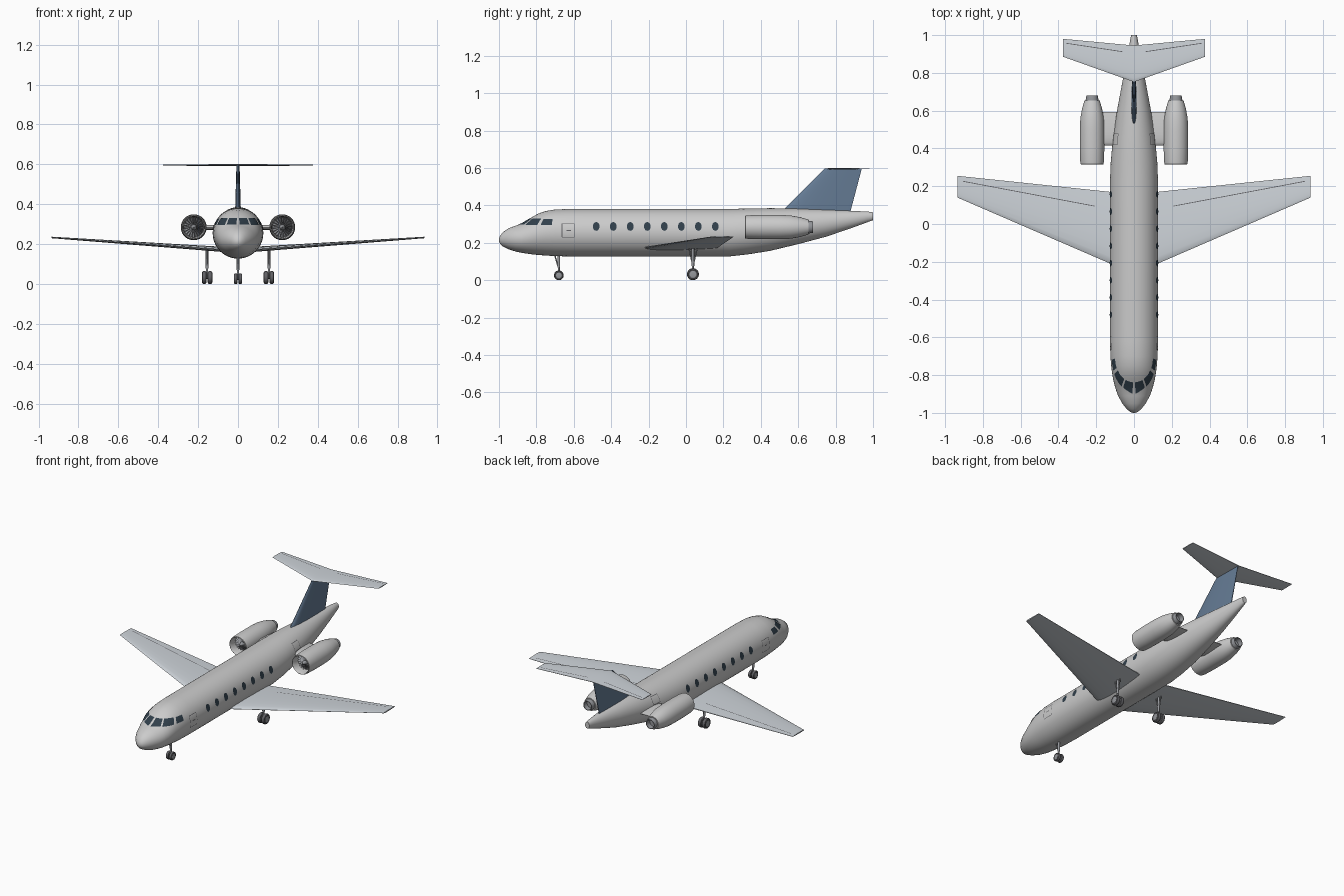
import bpy, bmesh, math
from mathutils import Vector, Matrix
from mathutils.bvhtree import BVHTree

if "Cube" in bpy.data.objects:
    bpy.data.objects.remove(bpy.data.objects["Cube"])


def material(name, rgb):
    m = bpy.data.materials.new(name)
    m.diffuse_color = (*rgb, 1)
    m.use_nodes = True
    m.node_tree.nodes["Principled BSDF"].inputs["Base Color"].default_value = m.diffuse_color
    return m


WING = material("wing_grey", (0.62, 0.66, 0.70))
BLUE = material("fin_blue", (0.13, 0.20, 0.30))
GLASS = material("dark_glass", (0.03, 0.05, 0.07))
DARK = material("dark_metal", (0.12, 0.12, 0.13))
STEEL = material("mid_metal", (0.30, 0.31, 0.33))


def finish(bm, name, mat=None, angle=35, closed=True):
    if closed:
        bmesh.ops.recalc_face_normals(bm, faces=bm.faces)
    for f in bm.faces:
        f.smooth = True
    for e in bm.edges:
        e.smooth = e.calc_face_angle(0) < math.radians(angle)
    me = bpy.data.meshes.new(name)
    bm.to_mesh(me)
    if mat:
        me.materials.append(mat)
    ob = bpy.data.objects.new(name, me)
    bpy.context.collection.objects.link(ob)
    bvh = BVHTree.FromBMesh(bm)
    bm.free()
    return bvh


def loft(name, rings, mat=None, cap=True, angle=35):
    bm = bmesh.new()
    rows = [[bm.verts.new(p) for p in r] for r in rings]
    n = len(rows[0])
    for a, b in zip(rows, rows[1:]):
        for i in range(n):
            j = (i + 1) % n
            bm.faces.new((a[i], a[j], b[j], b[i]))
    if cap:
        bm.faces.new(rows[0])
        bm.faces.new(rows[-1])
    return finish(bm, name, mat, angle)


def circle(n):
    return [(math.cos(2 * math.pi * i / n), math.sin(2 * math.pi * i / n)) for i in range(n)]


def lathe(name, profile, centre, axis='Y', mat=None, n=32, cap=True):
    cx, cy, cz = centre
    rings = []
    for d, r in profile:
        if axis == 'Y':
            rings.append([(cx + r * c, cy + d, cz + r * s) for c, s in circle(n)])
        else:
            rings.append([(cx + d, cy + r * c, cz + r * s) for c, s in circle(n)])
    return loft(name, rings, mat, cap)


def rod(name, a, b, r, mat=STEEL):
    a, b = Vector(a), Vector(b)
    q = (b - a).to_track_quat('Z', 'Y')
    loft(name, [[p + q @ Vector((r * c, r * s, 0)) for c, s in circle(12)] for p in (a, b)], mat)


def airfoil(le, te, t):
    """Closed symmetric section: (chord position, half thickness)."""
    xs = [0.5 - 0.5 * math.cos(math.pi * i / 10) for i in range(11)]
    th = [5 * t * (0.2969 * x ** 0.5 - 0.126 * x - 0.3516 * x * x + 0.2843 * x ** 3 - 0.1036 * x ** 4)
          + 0.006 * x for x in xs]
    c = te - le
    up = [(le + c * x, c * h) for x, h in zip(xs, th)]
    return up + [(y, -h) for y, h in reversed(up[1:])]


def decal(name, bvh, rays, mat, columns=None, lift=0.002):
    """Thin patch laid on a surface; rays are (origin, direction)."""
    bm = bmesh.new()
    verts, normal = [], Vector()
    for o, d in rays:
        hit, nrm, _, _ = bvh.ray_cast(Vector(o), Vector(d))
        if hit is None:
            bm.free()
            return
        normal += nrm
        verts.append(bm.verts.new(hit + nrm * lift))
    if columns:
        for k in range(len(verts) - columns):
            if (k + 1) % columns:
                bm.faces.new((verts[k], verts[k + 1], verts[k + columns + 1], verts[k + columns]))
    else:
        bm.faces.new(verts)
    bm.normal_update()
    for f in bm.faces:
        if f.normal.dot(normal) < 0:
            f.normal_flip()
    finish(bm, name, mat, closed=False)


# Fuselage: y, half width, bottom z, top z
stations = [(-1, .006, .209, .221), (-.995, .02, .196, .236), (-.98, .038, .181, .256),
            (-.95, .062, .166, .277), (-.91, .084, .153, .292), (-.88, .095, .147, .302),
            (-.85, .104, .142, .320), (-.82, .111, .138, .339), (-.79, .116, .135, .356),
            (-.75, .121, .132, .370), (-.70, .125, .129, .378), (-.62, .127, .127, .381),
            (.23, .127, .127, .381), (.33, .123, .138, .383), (.45, .112, .157, .385),
            (.6, .090, .193, .383), (.75, .062, .233, .377), (.88, .038, .277, .371),
            (.97, .021, .310, .367), (1, .015, .321, .363)]
body = loft("fuselage", [[(w * c, y, (lo + hi) / 2 + (hi - lo) / 2 * s) for c, s in circle(56)]
                         for y, w, lo, hi in stations])

# Wings, tailplane and fin
wing = loft("main_wing", [[(x, y, z + h) for y, h in airfoil(le, te, .062)] for x, le, te, z in
                          ((-.935, .14, .255, .233), (0, -.264, .157, .168), (.935, .14, .255, .233))], WING)
tail = loft("tailplane", [[(x, y, .596 + h) for y, h in airfoil(le, te, .05)] for x, le, te in
                          ((-.375, .885, .98), (0, .752, .945), (.375, .885, .98))], WING)
loft("tail_fin", [[(h, y, z) for y, h in airfoil(le, te, .075)] for z, le, te in
                  ((.355, .50, .876), (.597, .742, .94))], BLUE)

for s, side in ((1, "right"), (-1, "left")):
    # Flap and elevator hinge lines
    for nm, surf, (xa, ya), (xb, yb) in (("flap_line", wing, (.21, .095), (.905, .226)),
                                         ("elevator_line", tail, (.06, .912), (.36, .957))):
        rays = [((s * (xa + (xb - xa) * i / 10), ya + (yb - ya) * i / 10 + dy, 1), (0, 0, -1))
                for dy in (-.002, .002) for i in range(11)]
        decal(f"{nm}_{side}", surf, rays, DARK, 11, .001)

    # Cabin windows
    for k in range(8):
        y0 = -.48 + .091 * k
        decal(f"cabin_window_{side}_{k}", body,
              [((0, y0 + .018 * c, .287 + .023 * v), (s, 0, 0)) for c, v in circle(20)], GLASS)

    # Cockpit windows, angles measured from the nose
    for k, (a0, a1, z0, z1) in enumerate(((2, 17, .296, .328), (20, 42, .294, .328), (48, 72, .294, .326))):
        rays = []
        for j in range(5):
            for i in range(7):
                a = math.radians(a0 + (a1 - a0) * i / 6)
                rays.append(((0, -.68, z0 + (z1 - z0) * j / 4), (s * math.sin(a), -math.cos(a), 0)))
        decal(f"cockpit_window_{side}_{k}", body, rays, GLASS, 7)

    # Door and service hatch outlines with handle
    t = .0015
    strips = []
    for y0, y1, z0, z1 in ((-.663, -.597, .231, .302), (.42, .48, .30, .345)):
        strips += [(y0, y1, z0 - t, z0 + t), (y0, y1, z1 - t, z1 + t),
                   (y0 - t, y0 + t, z0, z1), (y1 - t, y1 + t, z0, z1)]
    strips.append((-.64, -.615, .264, .269))
    for k, (y0, y1, z0, z1) in enumerate(strips):
        rays = [((0, y0 + (y1 - y0) * i / 5, z0 + (z1 - z0) * j / 5), (s, 0, 0))
                for j in range(6) for i in range(6)]
        decal(f"door_outline_{side}_{k}", body, rays, DARK, 6, .0015)

    # Engine nacelle, exhaust, fan and spinner
    c = (s * .222, 0, .284)
    lathe(f"engine_nacelle_{side}", [(.39, .049), (.345, .052), (.322, .055), (.315, .058), (.318, .061),
          (.335, .063), (.40, .065), (.50, .065), (.56, .062), (.61, .053), (.655, .040), (.655, .030)],
          c, n=40, cap=False)
    lathe(f"engine_exhaust_{side}", [(.60, .034), (.65, .035), (.68, .030), (.68, .026), (.65, .024)],
          c, mat=STEEL)
    lathe(f"fan_spinner_{side}", [(.335, .001), (.34, .006), (.35, .011), (.37, .015)], c, mat=STEEL, n=20)
    lathe(f"fan_back_{side}", [(.374, .051), (.38, .051)], c, mat=DARK)
    bm = bmesh.new()
    for k in range(20):
        rot = Matrix.Rotation(2 * math.pi * k / 20, 3, 'Y')
        pts = [(-.001, .358, .013), (.003, .372, .013), (.006, .372, .050), (-.005, .358, .050)]
        bm.faces.new([bm.verts.new(rot @ Vector(p) + Vector(c)) for p in pts])
    finish(bm, f"fan_blades_{side}", STEEL)

    # Engine pylon
    loft(f"engine_pylon_{side}", [[(s * x, y, .284 + h) for y, h in airfoil(.415, .592, .14)]
                                  for x in (.07, .175)])


# Landing gear
def gear(name, x, y, r, top, gap, braces):
    w = gap * .8
    for s in (-1, 1):
        at = (x + s * gap, y, r)
        lathe(f"{name}_tyre_{s}", [(-w * .8, r * .6), (-w, r * .75), (-w * .8, r * .93), (-w * .4, r),
              (w * .4, r), (w * .8, r * .93), (w, r * .75), (w * .8, r * .6)], at, 'X', DARK, 28)
        lathe(f"{name}_hub_{s}", [(-w * .95, r * .3), (-w * .85, r * .55), (w * .85, r * .55),
              (w * .95, r * .3)], at, 'X', STEEL, 20)
    rod(f"{name}_axle", (x - gap, y, r), (x + gap, y, r), r * .2)
    rod(f"{name}_strut", (x, y, r), (x, y, top), .0055)
    rod(f"{name}_sleeve", (x, y, r + .045), (x, y, top), .0075)
    for k, (dy, z0) in enumerate(braces):
        rod(f"{name}_brace_{k}", (x, y, z0), (x, y + dy, top), .0035)


gear("nose_gear", 0, -.68, .026, .145, .0115, [(-.025, .06)])
for s, side in ((1, "right"), (-1, "left")):
    gear(f"main_gear_{side}", s * .155, .037, .032, .175, .0145, [(-.022, .075), (.024, .075)])
